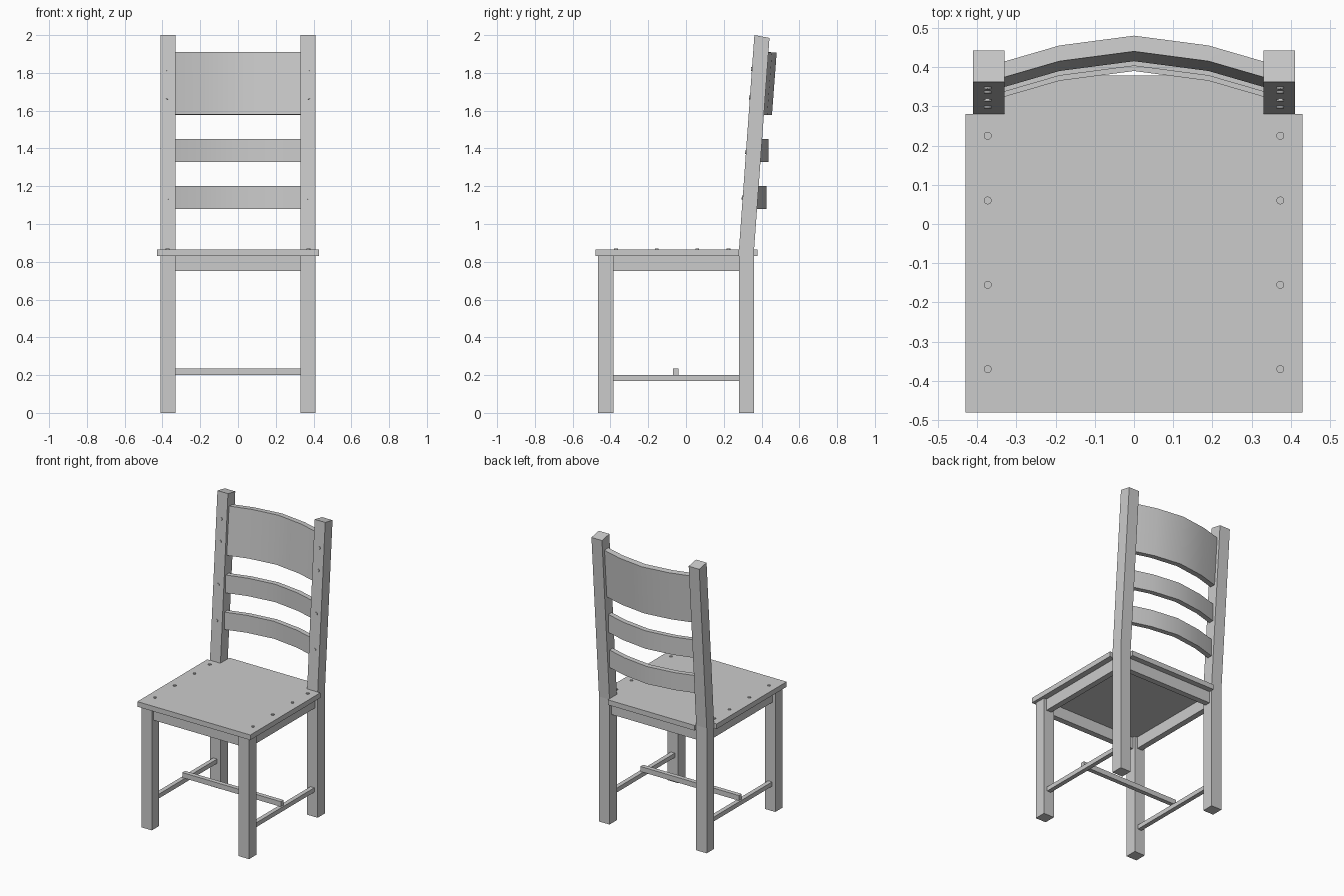
import bpy
import math

if "Cube" in bpy.data.objects:
    bpy.data.objects.remove(bpy.data.objects["Cube"])


def mesh_object(name, verts, faces):
    me = bpy.data.meshes.new(name)
    me.from_pydata(verts, [], faces)
    ob = bpy.data.objects.new(name, me)
    bpy.context.collection.objects.link(ob)
    return ob


def loft(name, rings):
    """Skin a chain of equal-length vertex rings and cap both ends."""
    n = len(rings[0])
    verts = [v for r in rings for v in r]
    faces = [tuple(range(n))[::-1], tuple(range(len(verts) - n, len(verts)))]
    for k in range(len(rings) - 1):
        for i in range(n):
            j = (i + 1) % n
            faces.append((k * n + i, k * n + j, (k + 1) * n + j, (k + 1) * n + i))
    return mesh_object(name, verts, faces)


def box(name, x0, x1, y0, y1, z0, z1):
    return loft(name, [[(x0, y0, z), (x1, y0, z), (x1, y1, z), (x0, y1, z)]
                       for z in (z0, z1)])


def screw(name, loc, tilt):
    bpy.ops.mesh.primitive_cylinder_add(vertices=16, radius=0.01, depth=0.012,
                                        location=loc, rotation=(tilt, 0, 0))
    ob = bpy.context.object
    ob.name = name
    return ob


LEAN = 0.082 / 1.14          # backward lean of the posts above the seat
lean_angle = math.atan(LEAN)

for s, side in ((1, "right"), (-1, "left")):
    def span(a, b):
        return sorted((s * a, s * b))

    # Legs; each back leg bends into a leaning back post
    box("front_leg_" + side, *span(0.33, 0.41), -0.465, -0.385, 0, 0.83)
    profile = [(0.28, 0), (0.36, 0), (0.36, 0.86), (0.442, 1.985),
               (0.362, 2.0), (0.28, 0.86)]
    loft("back_post_" + side, [[(x, y, z) for y, z in profile] for x in span(0.33, 0.41)])

    # Side apron and lower stretcher
    box("side_apron_" + side, *span(0.35, 0.39), -0.385, 0.28, 0.75, 0.83)
    box("side_stretcher_" + side, *span(0.355, 0.385), -0.385, 0.28, 0.17, 0.2)

    # Screw heads on the seat and on the front of the posts
    for y in (0.225, 0.06, -0.155, -0.37):
        screw("seat_screw_" + side, (s * 0.373, y, 0.864), 0)
    for z in (1.14, 1.38, 1.67, 1.82):
        screw("post_screw_" + side, (s * 0.373, 0.281 + LEAN * (z - 0.86), z),
              math.pi / 2 - lean_angle)

# Front and back aprons, cross stretcher
box("front_apron", -0.33, 0.33, -0.445, -0.405, 0.75, 0.83)
box("back_apron", -0.33, 0.33, 0.30, 0.34, 0.75, 0.83)
box("cross_stretcher", -0.375, 0.375, -0.07, -0.04, 0.2, 0.235)

# Seat with the rear corners notched around the posts
outline = [(-0.43, -0.48), (0.43, -0.48), (0.43, 0.28), (0.33, 0.28),
           (0.33, 0.378), (-0.33, 0.378), (-0.33, 0.28), (-0.43, 0.28)]
loft("seat", [[(x, y, z) for x, y in outline] for z in (0.83, 0.865)])

# Bowed back slats: (y, z) section swept along a shallow arc
BOW = [(-0.345, -0.07), (-0.19, -0.025), (0, 0), (0.19, -0.025), (0.345, -0.07)]
slats = {
    "lower_slat": [(0.39, 1.08), (0.425, 1.08), (0.425, 1.2), (0.39, 1.2)],
    "middle_slat": [(0.403, 1.327), (0.438, 1.327), (0.438, 1.45), (0.403, 1.45)],
    "top_slat": [(0.415, 1.58), (0.455, 1.577), (0.48, 1.907), (0.44, 1.91)],
}
for name, section in slats.items():
    ob = loft(name, [[(x, y + dy, z) for y, z in section] for x, dy in BOW])
    bpy.ops.object.select_all(action='DESELECT')
    ob.select_set(True)
    bpy.context.view_layer.objects.active = ob
    bpy.ops.object.shade_smooth_by_angle(angle=math.radians(30))
